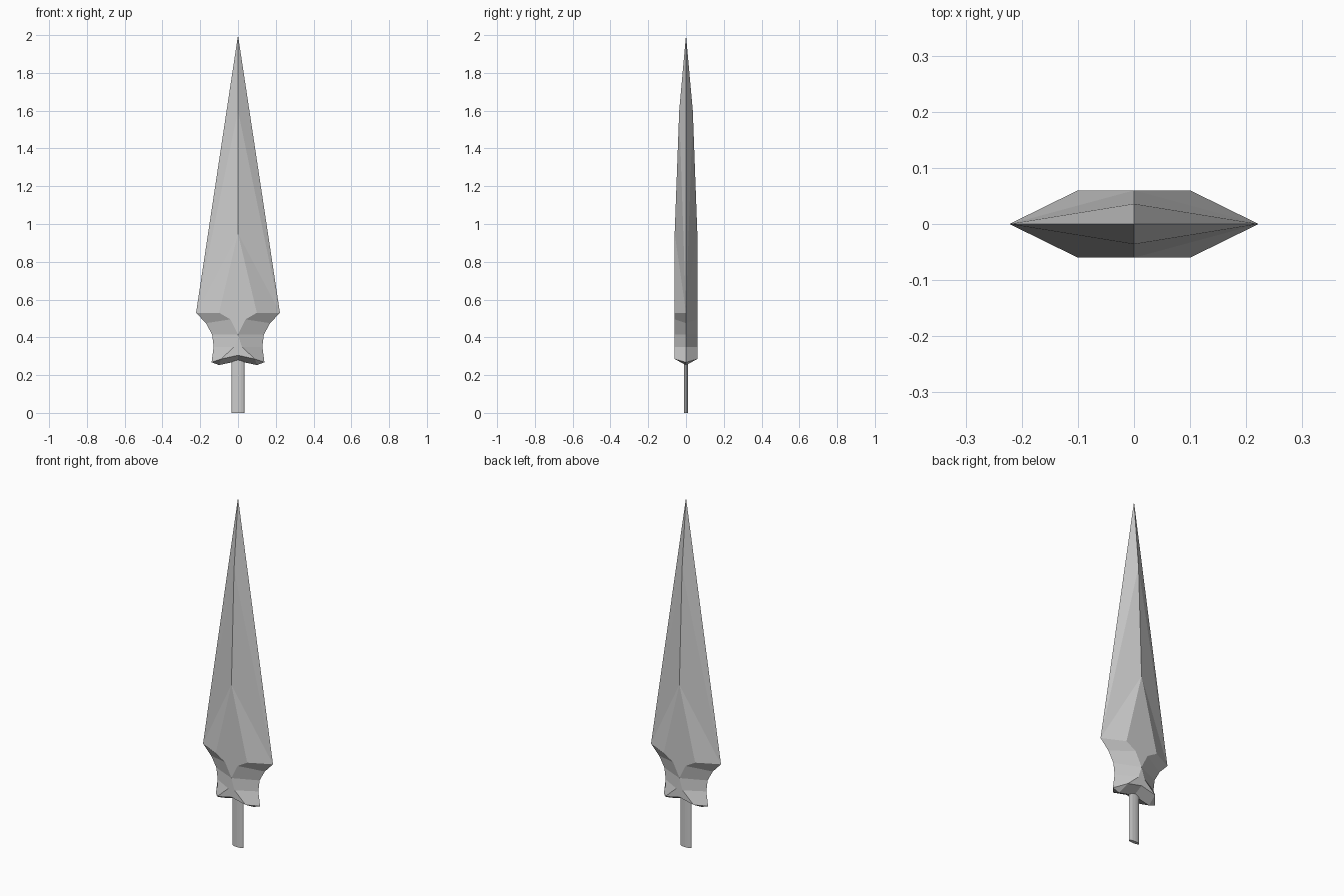
import bpy, bmesh

if "Cube" in bpy.data.objects:
    bpy.data.objects.remove(bpy.data.objects["Cube"])


def finish(bm, name):
    bmesh.ops.remove_doubles(bm, verts=bm.verts[:], dist=0.0005)
    bmesh.ops.recalc_face_normals(bm, faces=bm.faces[:])
    me = bpy.data.meshes.new(name)
    bm.to_mesh(me)
    bm.free()
    ob = bpy.data.objects.new(name, me)
    bpy.context.collection.objects.link(ob)
    return ob


# Blade: one quarter described by its sharp edge and its flat-face outline (x, z)
T = 0.06
edge = [(0.222, 0.53), (0.17, 0.475), (0.137, 0.415), (0.129, 0.35), (0.14, 0.268)]
flat = [(0.10, 0.53), (0.04, 0.495), (0.0, 0.415), (0.02, 0.35), (0.09, 0.285)]
E = [(x, 0, z) for x, z in edge]
F = [(x, T, z) for x, z in flat]
tip, mid, ridge = (0, 0, 2.0), (0, 0.036, 1.6), (0, T, 0.95)
notch_face, notch_mid, barb = (0, T, 0.305), (0, 0, 0.275), (0.10, 0, 0.253)

faces = [
    (tip, mid, E[0]), (mid, ridge, E[0]), (ridge, F[0], E[0]),   # long bevel
    (ridge, F[0], F[1]), (ridge, F[1], F[2]),                    # flat face
    (F[2], F[3], notch_face), (F[3], F[4], notch_face),          # lower flat
    (E[4], F[4], barb),                                          # underside
    (F[4], notch_face, notch_mid), (F[4], notch_mid, barb),
]
faces += [(E[i], F[i], F[i + 1], E[i + 1]) for i in range(4)]    # shoulder and neck

bm = bmesh.new()
for sx in (1, -1):
    for sy in (1, -1):
        for f in faces:
            bm.faces.new([bm.verts.new((sx * x, sy * y, z)) for x, y, z in f])
finish(bm, "blade")

# Tang: thin flattened rod
bm = bmesh.new()
bmesh.ops.create_cone(bm, cap_ends=True, segments=12, radius1=1, radius2=1, depth=0.31)
bmesh.ops.scale(bm, vec=(0.034, 0.01, 1), verts=bm.verts[:])
bmesh.ops.translate(bm, vec=(0, 0, 0.155), verts=bm.verts[:])
finish(bm, "tang")
